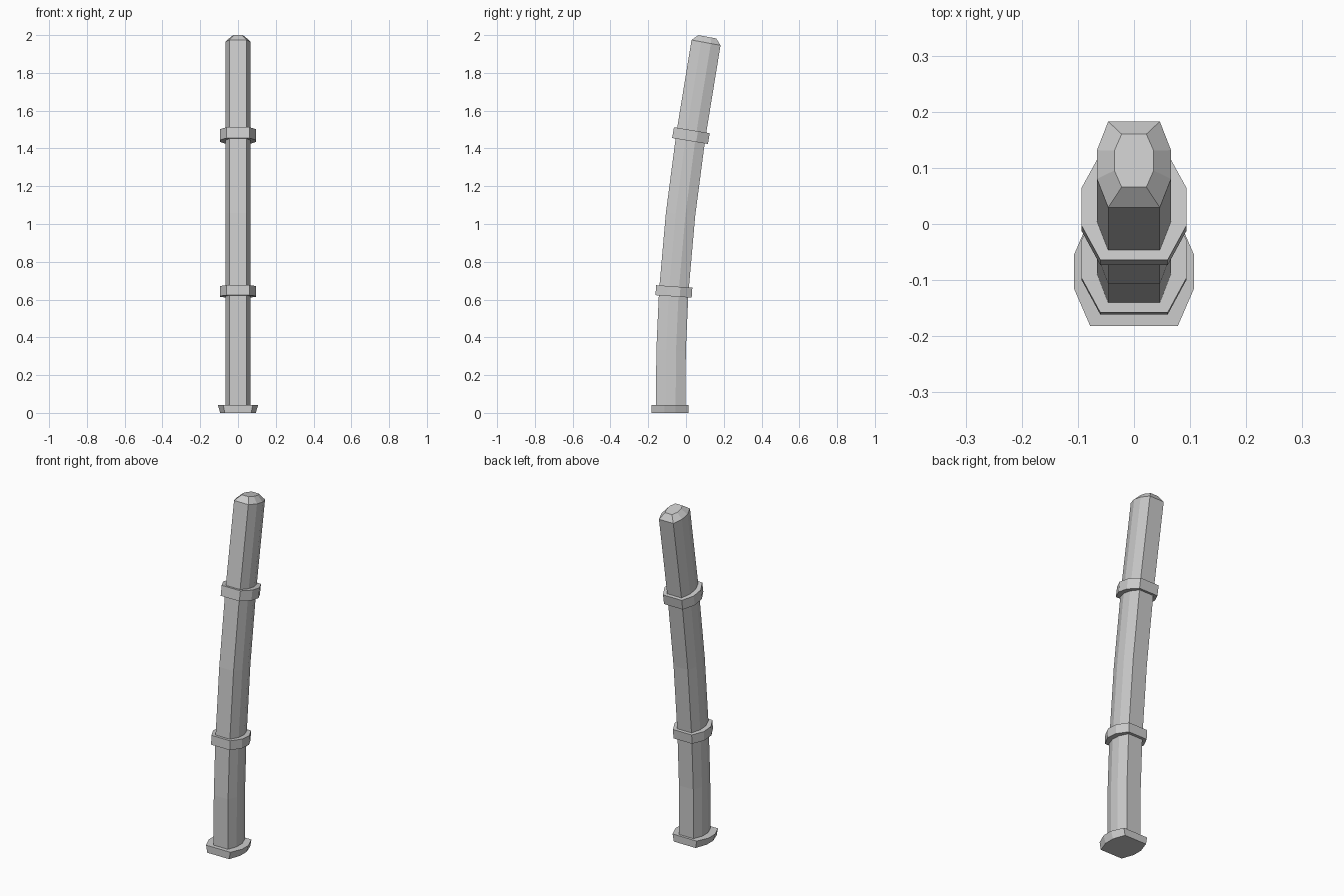
import bpy, bmesh
from math import radians, sin, cos

if "Cube" in bpy.data.objects:
    bpy.data.objects.remove(bpy.data.objects["Cube"], do_unlink=True)

grey = bpy.data.materials.new("plain grey")
grey.use_nodes = True
colour = (0.6, 0.6, 0.6, 1)
grey.diffuse_color = colour
grey.node_tree.nodes["Principled BSDF"].inputs["Base Color"].default_value = colour


def section(bm, y, z, tilt, size):
    """Tilted octagon: size = side x, flat end x, end y, side corner y."""
    sx, fx, ey, sy = size
    quarter = [(sx, sy), (fx, ey)]
    half = quarter + [(-px, py) for px, py in reversed(quarter)]
    outline = half + [(-px, -py) for px, py in half]
    a = radians(tilt)
    return [bm.verts.new((px, y + py * cos(a), z - py * sin(a))) for px, py in outline]


def loft(name, stations):
    """Join octagon sections into one closed solid with flat faces."""
    bm = bmesh.new()
    rings = [section(bm, *s) for s in stations]
    for low, high in zip(rings, rings[1:]):
        for i in range(len(low)):
            j = (i + 1) % len(low)
            bm.faces.new((low[i], low[j], high[j], high[i]))
    bm.faces.new(rings[0][::-1])
    bm.faces.new(rings[-1])
    bmesh.ops.recalc_face_normals(bm, faces=bm.faces)
    mesh = bpy.data.meshes.new(name)
    bm.to_mesh(mesh)
    bm.free()
    mesh.materials.append(grey)
    obj = bpy.data.objects.new(name, mesh)
    bpy.context.collection.objects.link(obj)
    return obj


def band(name, y, z, tilt, height, size):
    """Straight collar around the shaft, centred at y, z."""
    a = radians(tilt)
    dy, dz = sin(a) * height / 2, cos(a) * height / 2
    return loft(name, [(y - dy, z - dz, tilt, size), (y + dy, z + dz, tilt, size)])


# Curved shaft with a chamfered tip
body = (0.066, 0.046, 0.078, 0.026)
tip = (0.035, 0.022, 0.048, 0.018)
path = [(-0.081, 0.02, 0), (-0.079, 0.33, 1.5), (-0.065, 0.64, 4),
        (-0.029, 1.05, 6), (0.026, 1.47, 9), (0.106, 1.96, 10.5)]
loft("shaft", [(y, z, tilt, body) for y, z, tilt in path] + [(0.113, 1.991, 10.5, tip)])

# Two collars
collar = (0.094, 0.06, 0.096, 0.033)
band("lower_collar", -0.064, 0.643, 4, 0.053, collar)
band("upper_collar", 0.026, 1.468, 9.5, 0.058, collar)

# Flared foot
loft("foot", [(-0.085, 0, 0, (0.094, 0.07, 0.097, 0.03)),
              (-0.085, 0.042, 0, (0.107, 0.078, 0.097, 0.03))])
